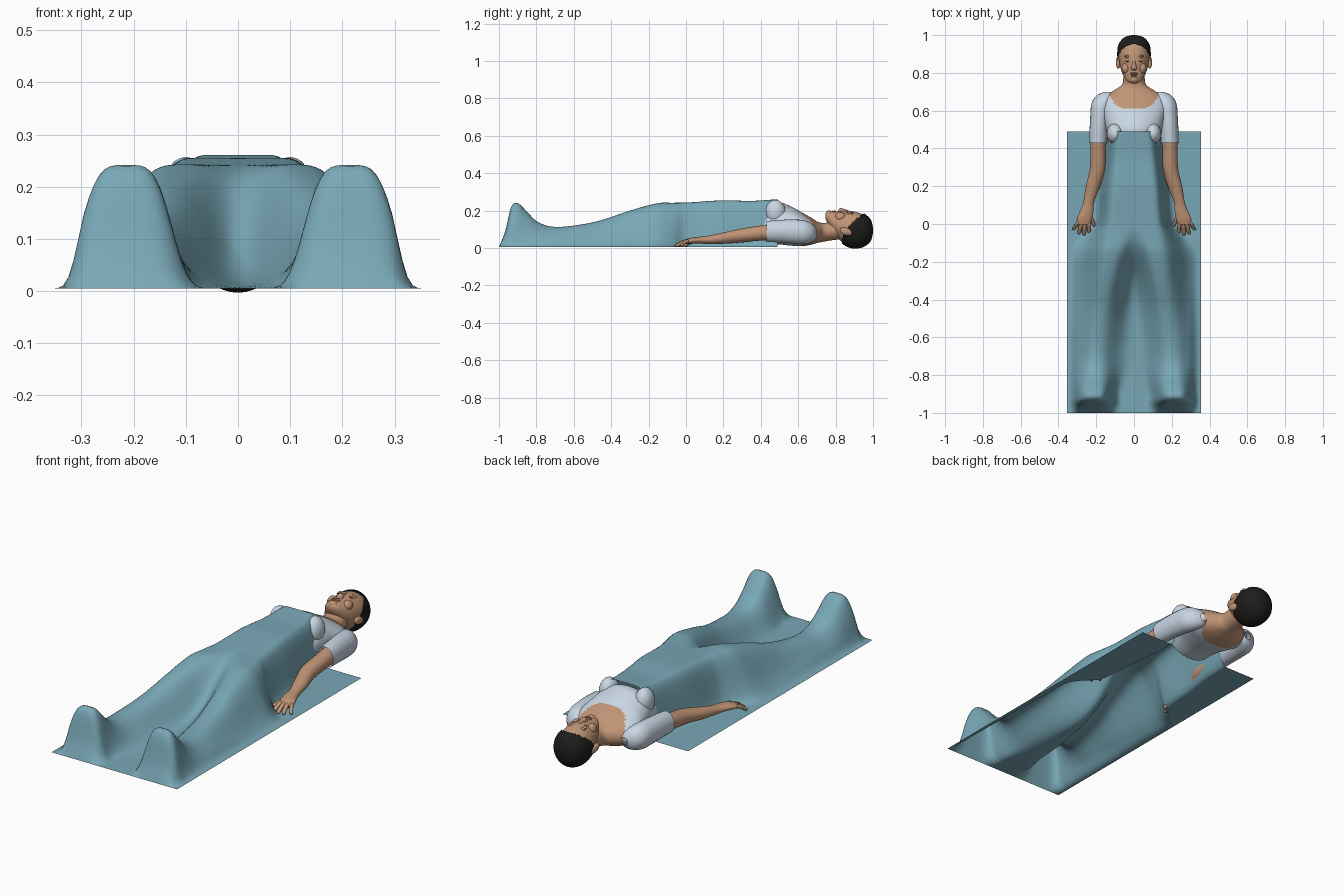
import bpy, bmesh, math
from mathutils import Vector

if "Cube" in bpy.data.objects:
    bpy.data.objects.remove(bpy.data.objects["Cube"])


def material(name, r, g, b):
    m = bpy.data.materials.new(name)
    m.use_nodes = True
    m.diffuse_color = (r, g, b, 1)
    bsdf = next(n for n in m.node_tree.nodes if n.type == 'BSDF_PRINCIPLED')
    bsdf.inputs["Base Color"].default_value = (r, g, b, 1)
    bsdf.inputs["Roughness"].default_value = 0.8
    return m


TEAL = material("teal cloth", 0.19, 0.39, 0.47)
SKIN = material("skin", 0.53, 0.30, 0.18)
SHIRT = material("pale blue cloth", 0.58, 0.67, 0.77)
HAIR = material("black hair", 0.012, 0.012, 0.011)
LIPS = material("lips", 0.36, 0.17, 0.11)


def smooth_at(table, t):
    """Smooth interpolation of rows (t, values...)."""
    n = len(table)
    t = min(max(t, table[0][0]), table[-1][0])
    i = next((k for k in range(n - 1) if t <= table[k + 1][0]), n - 2)

    def slope(k, c):
        a, b = table[max(k - 1, 0)], table[min(k + 1, n - 1)]
        return (b[c] - a[c]) / (b[0] - a[0])
    p, q = table[i], table[i + 1]
    h = q[0] - p[0]
    s = (t - p[0]) / h
    out = []
    for c in range(1, len(p)):
        out.append((2*s**3 - 3*s**2 + 1) * p[c] + (s**3 - 2*s**2 + s) * h * slope(i, c)
                   + (3*s**2 - 2*s**3) * q[c] + (s**3 - s**2) * h * slope(i + 1, c))
    return out


def finish(name, bm, mats, rule=None):
    bmesh.ops.recalc_face_normals(bm, faces=bm.faces[:])
    for f in bm.faces:
        f.smooth = True
        if rule:
            f.material_index = rule(f.calc_center_median())
    me = bpy.data.meshes.new(name)
    bm.to_mesh(me)
    bm.free()
    for m in mats:
        me.materials.append(m)
    ob = bpy.data.objects.new(name, me)
    bpy.context.collection.objects.link(ob)
    return ob


def loft(name, rows, mats, side=1, sides=24, steps=5, rule=None, keep=None, caps=True):
    """Tube along y through elliptical rows (y, x, z, rx, rz)."""
    bm = bmesh.new()
    rings = []
    ys = [a[0] + (b[0] - a[0]) * k / steps for a, b in zip(rows, rows[1:]) for k in range(steps)]
    for y in ys + [rows[-1][0]]:
        x, z, rx, rz = smooth_at(rows, y)
        rx, rz = max(rx, 0.001), max(rz, 0.001)
        angles = [math.tau * k / sides for k in range(sides)]
        rings.append([bm.verts.new((side * (x + rx * math.cos(a)), y, z + rz * math.sin(a)))
                      for a in angles])
    for r, s in zip(rings, rings[1:]):
        for k in range(sides):
            j = (k + 1) % sides
            bm.faces.new((r[k], r[j], s[j], s[k]))
    if caps:
        bm.faces.new(rings[0])
        bm.faces.new(rings[-1])
    if keep:
        gone = [f for f in bm.faces if not keep(f.calc_center_median())]
        bmesh.ops.delete(bm, geom=gone, context='FACES')
    return finish(name, bm, mats, rule)


def blob(name, centre, radii, mat, tilt=0):
    bpy.ops.mesh.primitive_uv_sphere_add(segments=20, ring_count=12, location=centre,
                                         rotation=(tilt, 0, 0))
    ob = bpy.context.object
    ob.name = name
    ob.scale = radii
    ob.data.materials.append(mat)
    bpy.ops.object.shade_smooth()
    return ob


# Blanket: columns are y, ridge height, ridge offset, ridge half width, steepness
DRAPE = [(-1.0, 0.0, .215, .10, 4), (-.965, .09, .215, .10, 4), (-.935, .215, .215, .098, 4),
         (-.90, .235, .213, .095, 4), (-.86, .20, .21, .095, 3.5), (-.80, .14, .205, .10, 3),
         (-.72, .11, .20, .105, 2.5), (-.60, .115, .19, .11, 2.5), (-.45, .145, .17, .11, 2.5),
         (-.30, .195, .145, .118, 2.6), (-.15, .235, .115, .135, 3), (-.07, .237, .09, .13, 4),
         (0, .238, .07, .112, 6), (.2, .25, .058, .105, 6), (.35, .247, .045, .10, 6),
         (.49, .256, .035, .10, 5)]
HALF, FOOT, HEAD_END = 0.355, -1.0, 0.49


def drape(x, y):
    h, off, w, p = smooth_at(DRAPE, y)
    a = math.exp(-(abs(x - off) / w) ** p)
    b = math.exp(-(abs(x + off) / w) ** p)
    edge = min(1, (HALF - abs(x)) / 0.06)
    edge = edge * edge * (3 - 2 * edge)
    return 0.005 + max(h, 0) * (1 - (1 - a) * (1 - b)) * edge


bm = bmesh.new()
NX, NY = 72, 150
grid = []
for j in range(NY + 1):
    y = FOOT + (HEAD_END - FOOT) * j / NY
    xs = [HALF * (2 * i / NX - 1) for i in range(NX + 1)]
    grid.append([bm.verts.new((x, y, drape(x, y))) for x in xs])
for r, s in zip(grid, grid[1:]):
    for i in range(NX):
        bm.faces.new((r[i], r[i + 1], s[i + 1], s[i]))
finish("blanket", bm, [TEAL])


# Torso: shirt with a scooped neckline, running into the neck
def neckline(c):
    return 1 if c.y > 0.61 + 0.09 * (abs(c.x) / 0.135) ** 4 else 0


TORSO = [(.42, 0, .115, .135, .095), (.49, 0, .132, .145, .112), (.56, 0, .118, .16, .105),
         (.62, 0, .10, .175, .09), (.67, 0, .09, .16, .072), (.705, 0, .084, .11, .056),
         (.735, 0, .084, .066, .05), (.77, 0, .09, .057, .05), (.83, 0, .10, .055, .052)]
loft("torso", TORSO, [SHIRT, SKIN], sides=64, steps=8, rule=neckline, caps=False)

# Head, hair cap and face
SKULL = [(.745, 0, .172, .016, .014), (.757, 0, .163, .036, .031), (.785, 0, .14, .056, .056),
         (.82, 0, .12, .070, .076), (.86, 0, .107, .078, .092), (.90, 0, .10, .082, .095),
         (.94, 0, .097, .076, .084), (.97, 0, .096, .056, .062), (.985, 0, .096, .034, .038),
         (.992, 0, .096, .004, .004)]
loft("head", SKULL, [SKIN], sides=40)
cap = [(y + 0.008 * (y > .9), x, z - .001, rx + .007, rz + .007) for y, x, z, rx, rz in SKULL]
loft("hair", cap, [HAIR], sides=72, steps=8,
     keep=lambda c: c.y > 0.835 + 0.115 * (max(c.z - 0.03, 0) / 0.155) ** 2)
NOSE = [(.812, 0, .193, .006, .006), (.82, 0, .195, .017, .016), (.83, 0, .197, .014, .017),
        (.85, 0, .194, .009, .013), (.88, 0, .188, .008, .010)]
loft("nose", NOSE, [SKIN], sides=16)
blob("upper_lip", (0, .796, .194), (.022, .006, .008), LIPS)
blob("lower_lip", (0, .786, .192), (.018, .006, .008), LIPS)
blob("chin", (0, .765, .185), (.022, .018, .016), SKIN)

for side, tag in ((1, "left"), (-1, "right")):
    blob(tag + "_eyelid", (side * .032, .868, .186), (.015, .011, .008), SKIN)
    blob(tag + "_lashes", (side * .032, .861, .191), (.013, .002, .003), HAIR)
    blob(tag + "_brow", (side * .034, .888, .186), (.018, .006, .008), SKIN)
    blob(tag + "_cheek", (side * .042, .825, .165), (.024, .03, .026), SKIN)
    blob(tag + "_ear", (side * .083, .855, .088), (.013, .034, .02), SKIN, tilt=-0.3)

    # Shirt front and sleeve
    blob(tag + "_shirt_front", (side * .1, .478, .19), (.045, .055, .067), SHIRT)
    SLEEVE = [(.43, .19, .088, .047, .056), (.50, .187, .09, .048, .060),
              (.58, .18, .088, .051, .064), (.64, .17, .084, .054, .062),
              (.68, .152, .08, .046, .045), (.70, .14, .078, .02, .02)]
    loft(tag + "_sleeve", SLEEVE, [SHIRT], side, caps=False)

    # Arm down to the back of the hand
    ARM = [(-.005, .268, .034, .036, .012), (.03, .262, .039, .040, .016),
           (.07, .25, .042, .035, .018), (.11, .241, .043, .029, .021),
           (.20, .217, .053, .038, .030), (.29, .193, .066, .041, .037),
           (.40, .19, .08, .040, .040), (.50, .187, .088, .041, .045),
           (.62, .175, .085, .035, .040)]
    loft(tag + "_arm", ARM, [SKIN], side)

    # Fingers fan out from the knuckles, the thumb leaves from the inner side
    FINGERS = [("thumb", .236, .05, .206, -.018), ("index", .243, .01, .236, -.05),
               ("middle", .26, .01, .265, -.061), ("ring", .277, .01, .292, -.055),
               ("little", .293, .015, .322, -.032)]
    for name, x0, y0, x1, y1 in FINGERS:
        rows = []
        for t, z, r in ((0, .012, .002), (.04, .013, .006), (.15, .015, .0095),
                        (.5, .028, .010), (.85, .036, .011), (1, .035, .008)):
            rows.append((y1 + (y0 - y1) * t, x1 + (x0 - x1) * t, z, r, r))
        loft(tag + "_" + name + "_finger", rows, [SKIN], side, sides=12, steps=3)
